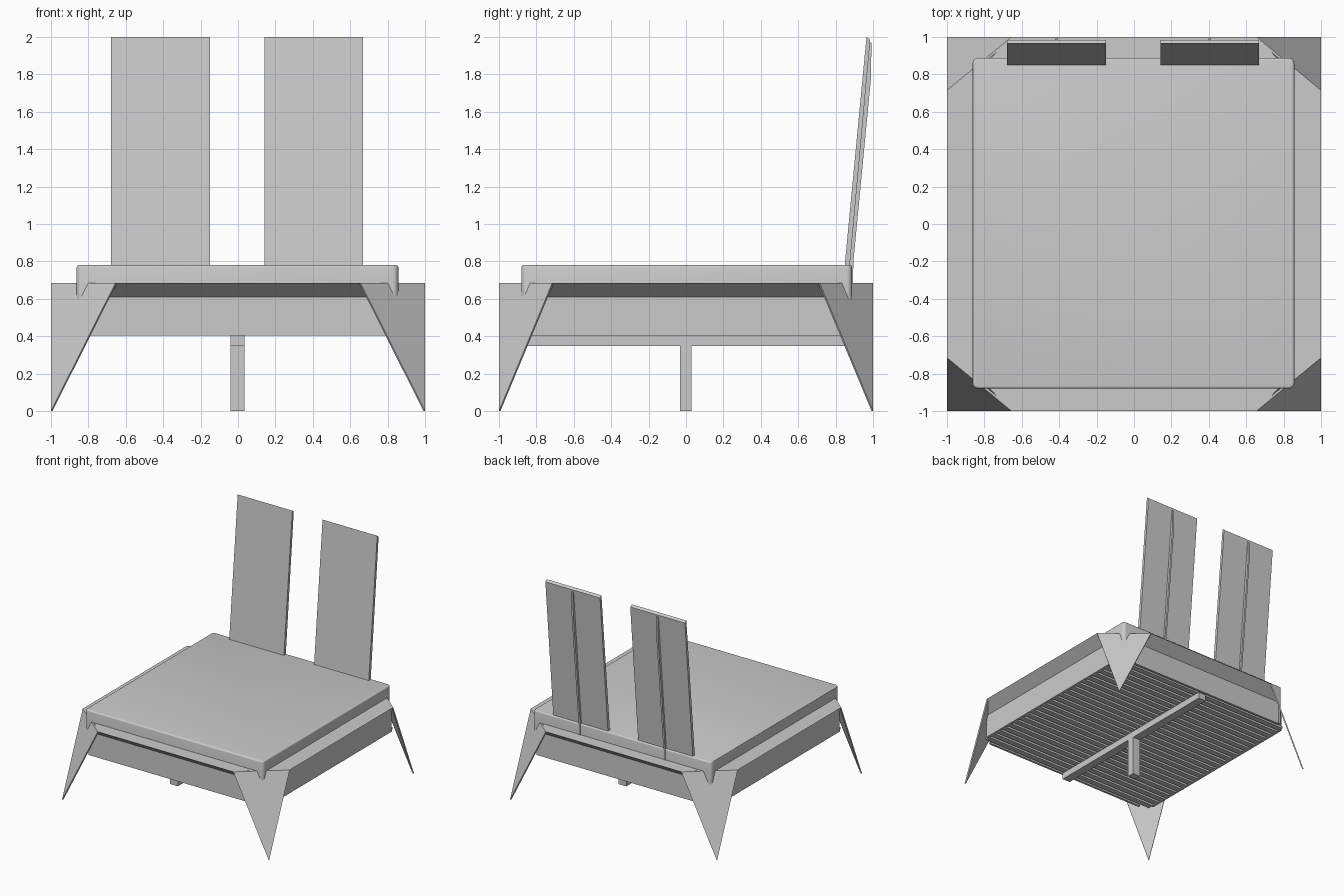
import bpy, bmesh

if "Cube" in bpy.data.objects:
    bpy.data.objects.remove(bpy.data.objects["Cube"])

LEG_H, LEG_X, LEG_Y = 0.685, 0.345, 0.285   # leg height and reach along each side


def make(name, bm):
    bmesh.ops.recalc_face_normals(bm, faces=bm.faces)
    me = bpy.data.meshes.new(name)
    bm.to_mesh(me)
    bm.free()
    ob = bpy.data.objects.new(name, me)
    bpy.context.collection.objects.link(ob)
    return ob


def loft(name, ring_a, ring_b):
    """Solid between two matching rings of points."""
    bm = bmesh.new()
    a = [bm.verts.new(p) for p in ring_a]
    b = [bm.verts.new(p) for p in ring_b]
    n = len(a)
    bm.faces.new(a)
    bm.faces.new(b[::-1])
    for i in range(n):
        j = (i + 1) % n
        bm.faces.new((a[i], b[i], b[j], a[j]))
    return make(name, bm)


def box(name, lo, hi):
    bm = bmesh.new()
    bmesh.ops.create_cube(bm, size=1)
    for v in bm.verts:
        v.co = [(l + h) / 2 + c * (h - l) for l, h, c in zip(lo, hi, v.co)]
    return make(name, bm)


def prism_x(name, profile, x0, x1):
    """Extrude a (y, z) profile along x."""
    return loft(name, [(x0, y, z) for y, z in profile], [(x1, y, z) for y, z in profile])


# corner legs: thin slanted triangles standing on one point
for sx in (-1, 1):
    for sy in (-1, 1):
        tri = [(1, 1, 0), (1 - LEG_X, 1, LEG_H), (1, 1 - LEG_Y, LEG_H)]
        outer = [(x * sx, y * sy, z) for x, y, z in tri]
        inner = [((x - 0.008) * sx, (y - 0.008) * sy, z) for x, y, z in tri]
        side = ("back" if sy > 0 else "front") + ("_right" if sx > 0 else "_left")
        loft("leg_" + side, outer, inner)

# rails: flared lip above an upright board, ends trimmed to the leg planes
profile = [(1, LEG_H), (0.905, 0.61), (0.905, 0.405), (0.885, 0.405), (0.885, 0.61), (0.84, LEG_H)]


def rail_end(d, z, along, across, cap):
    return min(cap, 1 - along * (z / LEG_H - (1 - d) / across))


for s, end in ((-1, "front"), (1, "back")):
    r = [(rail_end(d, z, LEG_X, LEG_Y, 0.81), d * s, z) for d, z in profile]
    loft("rail_" + end, r, [(-x, y, z) for x, y, z in r])
for s, end in ((-1, "left"), (1, "right")):
    r = [(d * s, rail_end(d, z, LEG_Y, LEG_X, 0.83), z) for d, z in profile]
    loft("rail_" + end, r, [(x, -y, z) for x, y, z in r])

# slats, centre beam and centre foot
COUNT = 24
for i in range(COUNT):
    y = -0.84 + 1.68 * i / (COUNT - 1)
    box(f"slat_{i + 1:02d}", (-0.885, y - 0.025, 0.405), (0.885, y + 0.025, 0.425))
box("centre_beam", (-0.04, -0.88, 0.348), (0.035, 0.88, 0.405))
box("centre_foot", (-0.04, -0.033, 0), (0.035, 0.03, 0.348))

# mattress: rounded upright corners, softened top and bottom rims
mattress = box("mattress", (-0.863, -0.88, 0.425), (0.857, 0.888, 0.78))
bm = bmesh.new()
bm.from_mesh(mattress.data)
upright = [e for e in bm.edges if abs(e.verts[0].co.z - e.verts[1].co.z) > 0.1]
bmesh.ops.bevel(bm, geom=upright, offset=0.03, segments=5, profile=0.5, affect='EDGES')
rims = [e for e in bm.edges if abs(e.verts[0].co.z - e.verts[1].co.z) < 0.01]
bmesh.ops.bevel(bm, geom=rims, offset=0.012, segments=3, profile=0.5, affect='EDGES')
bm.to_mesh(mattress.data)
bm.free()
bpy.context.view_layer.objects.active = mattress
mattress.select_set(True)
bpy.ops.object.shade_smooth_by_angle()

# reclined backrest panels, each with a thin tapered rib behind
panel = [(0.845, 0.74), (0.872, 0.74), (0.985, 1.985), (0.965, 2.0)]
rib = [(0.855, 0.66), (0.892, 0.66), (0.895, 0.80), (0.988, 1.77), (1.0, 1.97), (0.964, 1.97)]
rib = [(min(y, 0.992), z) for y, z in rib]
for x, side in ((-0.415, "left"), (0.405, "right")):
    prism_x("headboard_panel_" + side, panel, x - 0.264, x + 0.264)
    prism_x("headboard_rib_" + side, rib, x - 0.008, x + 0.008)
